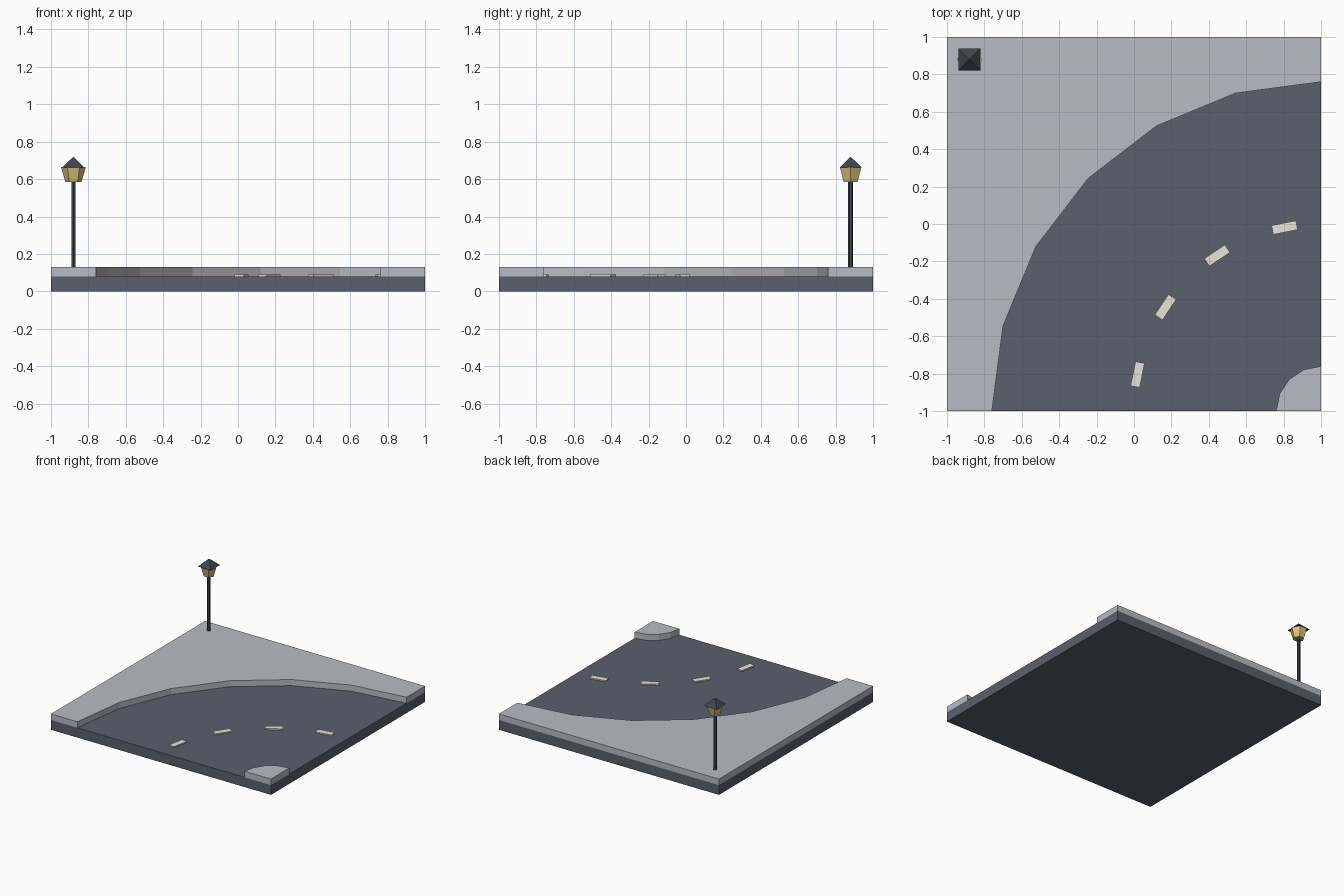
import bpy, bmesh
from math import sin, cos, pi, radians

if "Cube" in bpy.data.objects:
    bpy.data.objects.remove(bpy.data.objects["Cube"])

CORNER = (1.0, -1.0)      # centre of the road bend
ROAD_Z, KERB_Z = 0.08, 0.13
LAMP = (-0.88, 0.88)


def material(name, rgb):
    m = bpy.data.materials.new(name)
    m.diffuse_color = (*rgb, 1)
    m.use_nodes = True
    m.node_tree.nodes["Principled BSDF"].inputs["Base Color"].default_value = m.diffuse_color
    return m


asphalt = material("asphalt", (0.10, 0.115, 0.15))
paving = material("paving", (0.48, 0.50, 0.55))
paint = material("paint", (0.80, 0.77, 0.68))
iron = material("iron", (0.05, 0.06, 0.075))
glass = material("glass", (0.72, 0.55, 0.20))


def finish(name, bm, mat):
    bmesh.ops.recalc_face_normals(bm, faces=bm.faces)
    me = bpy.data.meshes.new(name)
    bm.to_mesh(me)
    bm.free()
    me.materials.append(mat)
    ob = bpy.data.objects.new(name, me)
    bpy.context.collection.objects.link(ob)
    return ob


def box(name, size, loc, mat, turn=0):
    bm = bmesh.new()
    bmesh.ops.create_cube(bm, size=1)
    bmesh.ops.scale(bm, vec=size, verts=bm.verts)
    ob = finish(name, bm, mat)
    ob.location = loc
    ob.rotation_euler.z = turn
    return ob


def prism(name, outline, z0, z1, mat):
    bm = bmesh.new()
    face = bm.faces.new([bm.verts.new((x, y, z0)) for x, y in outline])
    top = bmesh.ops.extrude_face_region(bm, geom=[face])["geom"]
    bmesh.ops.translate(bm, vec=(0, 0, z1 - z0),
                        verts=[g for g in top if isinstance(g, bmesh.types.BMVert)])
    return finish(name, bm, mat)


def cone(name, sides, r0, r1, z0, z1, mat, turn=0):
    bm = bmesh.new()
    bmesh.ops.create_cone(bm, cap_ends=True, segments=sides,
                          radius1=r0, radius2=r1, depth=z1 - z0)
    ob = finish(name, bm, mat)
    ob.location = (*LAMP, (z0 + z1) / 2)
    ob.rotation_euler.z = turn
    return ob


def on_bend(r, a):
    return CORNER[0] - r * sin(a), CORNER[1] + r * cos(a)


def arc(r, n):
    return [on_bend(r, i * pi / 2 / n) for i in range(n + 1)]


# Road slab and the two raised pavements
box("road_base", (2, 2, ROAD_Z), (0, 0, ROAD_Z / 2), asphalt)
prism("outer_pavement", arc(1.76, 6) + [(-1, -1), (-1, 1), (1, 1)], ROAD_Z, KERB_Z, paving)
prism("inner_pavement", arc(0.24, 4) + [CORNER], ROAD_Z, KERB_Z, paving)

# Dashed centre line following the bend
for i in range(4):
    a = radians(90 / 4 * (i + 0.5))
    box(f"lane_dash_{i + 1}", (0.133, 0.05, 0.01), (*on_bend(1.0, a), ROAD_Z + 0.004), paint, a)

# Street lamp: post, hexagonal lantern, square pyramid roof
cone("lamp_post", 6, 0.013, 0.013, KERB_Z, 0.59, iron)
lantern = cone("lamp_lantern", 6, 0.043, 0.066, 0.584, 0.664, glass)
cone("lamp_roof", 4, 0.084, 0, 0.662, 0.72, iron, pi / 4)

# Point the lantern's corners along x, whatever the cone's starting angle
v = max(lantern.data.vertices, key=lambda p: p.co.x).co
if abs(v.y) > 0.001:
    lantern.rotation_euler.z = radians(30)
